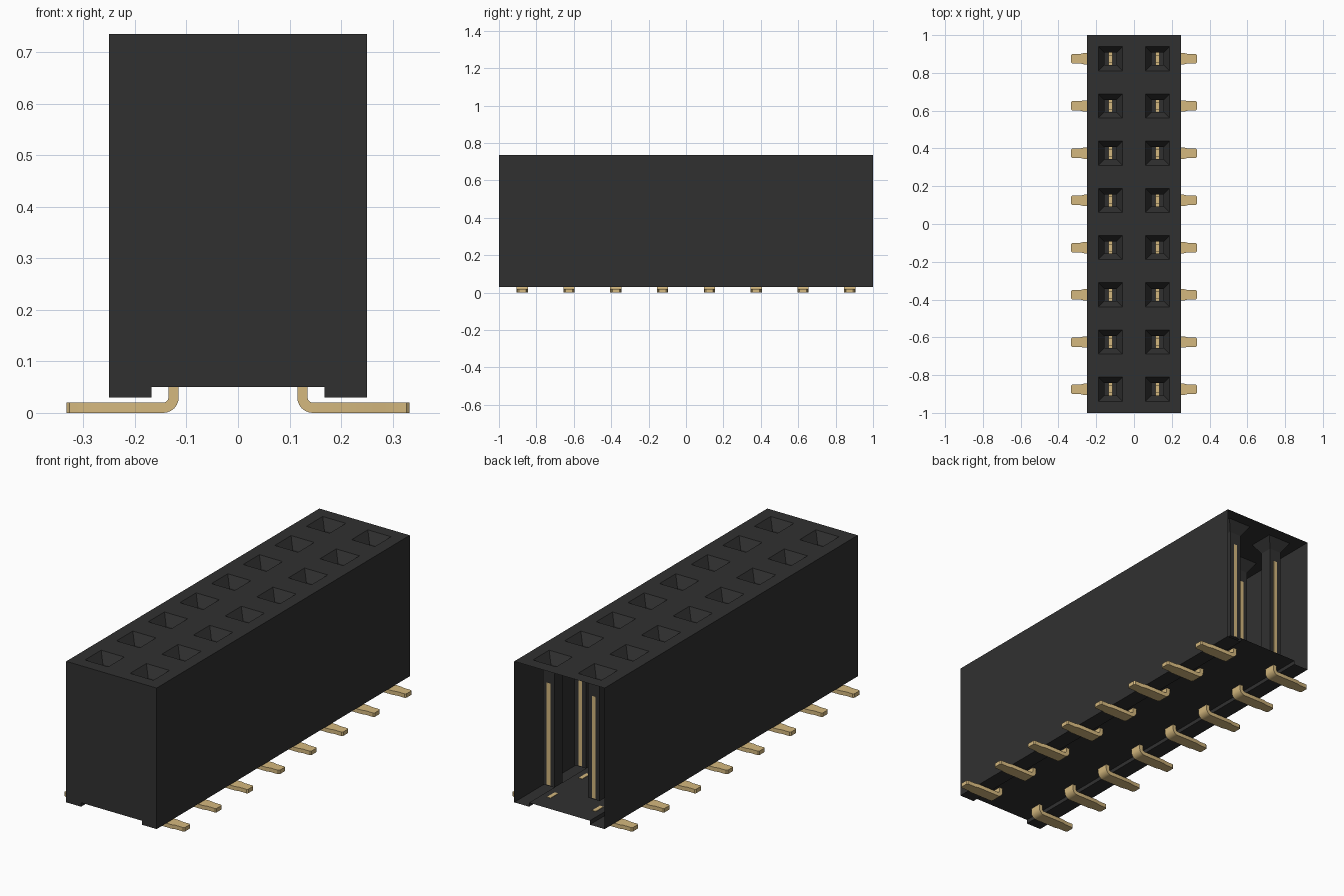
import bpy
import bmesh
import math

default = bpy.data.objects.get("Cube")
if default:
    bpy.data.objects.remove(default, do_unlink=True)


def make_material(name, color):
    mat = bpy.data.materials.new(name)
    mat.use_nodes = True
    mat.diffuse_color = (*color, 1)
    bsdf = mat.node_tree.nodes["Principled BSDF"]
    bsdf.inputs["Base Color"].default_value = (*color, 1)
    bsdf.inputs["Roughness"].default_value = 0.6
    return mat


black = make_material("black plastic", (0.03, 0.03, 0.03))
gold = make_material("gold metal", (0.66, 0.48, 0.21))


def finish(bm, name, mat, weld=True):
    if weld:
        bmesh.ops.remove_doubles(bm, verts=bm.verts, dist=1e-5)
    mesh = bpy.data.meshes.new(name)
    bm.to_mesh(mesh)
    bm.free()
    mesh.materials.append(mat)
    obj = bpy.data.objects.new(name, mesh)
    bpy.context.collection.objects.link(obj)
    return obj


PITCH = 0.25
ROWS = [(i - 3.5) * PITCH for i in range(8)]
COLUMNS = (-PITCH / 2, PITCH / 2)
HALF_X, HALF_Y, TOP = 0.25, 1.0, 0.735
MOUTH, WELL = 0.064, 0.032          # half widths of socket mouth and well
FUNNEL_Z, WELL_Z = TOP - 0.05, 0.11


def square(bm, x, y, z, half):
    return [bm.verts.new((x + sx * half, y + sy * half, z))
            for sx, sy in ((-1, -1), (1, -1), (1, 1), (-1, 1))]


# Housing: extruded section, closed at the front and open at the back
bm = bmesh.new()
section = [(-HALF_X, TOP), (-HALF_X, 0.03), (-0.168, 0.03), (-0.168, 0.05),
           (0.168, 0.05), (0.168, 0.03), (HALF_X, 0.03), (HALF_X, TOP)]
front = [bm.verts.new((x, -HALF_Y, z)) for x, z in section]
back = [bm.verts.new((x, HALF_Y, z)) for x, z in section]
for i in range(len(section) - 1):
    bm.faces.new((front[i], back[i], back[i + 1], front[i + 1]))
bm.faces.new(front)

# Top deck: grid of cells, with a funnel and well in each socket cell
xs = [-HALF_X] + [c + s * MOUTH for c in COLUMNS for s in (-1, 1)] + [HALF_X]
ys = [-HALF_Y] + [r + s * MOUTH for r in ROWS for s in (-1, 1)] + [HALF_Y]
for i in range(len(xs) - 1):
    for j in range(len(ys) - 1):
        if i % 2 and j % 2:
            x, y = (xs[i] + xs[i + 1]) / 2, (ys[j] + ys[j + 1]) / 2
            rings = [square(bm, x, y, TOP, MOUTH),
                     square(bm, x, y, FUNNEL_Z, WELL),
                     square(bm, x, y, WELL_Z, WELL)]
            for a, b in zip(rings, rings[1:]):
                for k in range(4):
                    n = (k + 1) % 4
                    bm.faces.new((a[k], a[n], b[n], b[k]))
            bm.faces.new(rings[-1])
        else:
            bm.faces.new([bm.verts.new((xs[i + a], ys[j + b], TOP))
                          for a, b in ((0, 0), (1, 0), (1, 1), (0, 1))])
finish(bm, "housing", black)


def add_box(bm, x, y, z, size):
    for v in bmesh.ops.create_cube(bm, size=1)["verts"]:
        v.co = (x + v.co.x * size[0], y + v.co.y * size[1], z + v.co.z * size[2])


# Forked contacts: a base plate and two prongs that just reach the well walls
bm = bmesh.new()
for x in COLUMNS:
    for y in ROWS:
        add_box(bm, x, y, 0.155, (0.02, 0.06, 0.08))
        for side in (-1, 1):
            add_box(bm, x, y + side * 0.025, 0.37, (0.02, 0.016, 0.51))
finish(bm, "contact_forks", gold, weld=False)

# Bent leg stations: underside point, upper point, half width
stations = [((0.333, 0), (0.333, 0.02), 0.019),
            ((0.327, 0), (0.327, 0.02), 0.025),
            ((0.285, 0), (0.285, 0.02), 0.025),
            ((0.265, 0), (0.265, 0.02), 0.03)]
for i in range(7):
    a = math.radians(90 * i / 6)
    s, c = math.sin(a), math.cos(a)
    stations.append(((0.145 - 0.03 * s, 0.03 - 0.03 * c),
                     (0.145 - 0.01 * s, 0.03 - 0.01 * c), 0.03))
stations.append(((0.115, 0.052), (0.135, 0.052), 0.03))


def add_leg(bm, side, y):
    rings = []
    for low, high, w in stations:
        corners = ((low, -w), (low, w), (high, w), (high, -w))
        rings.append([bm.verts.new((side * p[0], y + dy, p[1]))
                      for p, dy in corners])
    for a, b in zip(rings, rings[1:]):
        for k in range(4):
            n = (k + 1) % 4
            bm.faces.new((a[k], a[n], b[n], b[k]))
    bm.faces.new(rings[0])
    bm.faces.new(rings[-1])


# Rows of surface-mount legs on both sides
for side, name in ((1, "left_legs"), (-1, "right_legs")):
    bm = bmesh.new()
    for y in ROWS:
        add_leg(bm, side, y)
    bmesh.ops.recalc_face_normals(bm, faces=bm.faces)
    legs = finish(bm, name, gold)
    bpy.ops.object.select_all(action="DESELECT")
    legs.select_set(True)
    bpy.context.view_layer.objects.active = legs
    bpy.ops.object.shade_smooth_by_angle(angle=math.radians(30))
